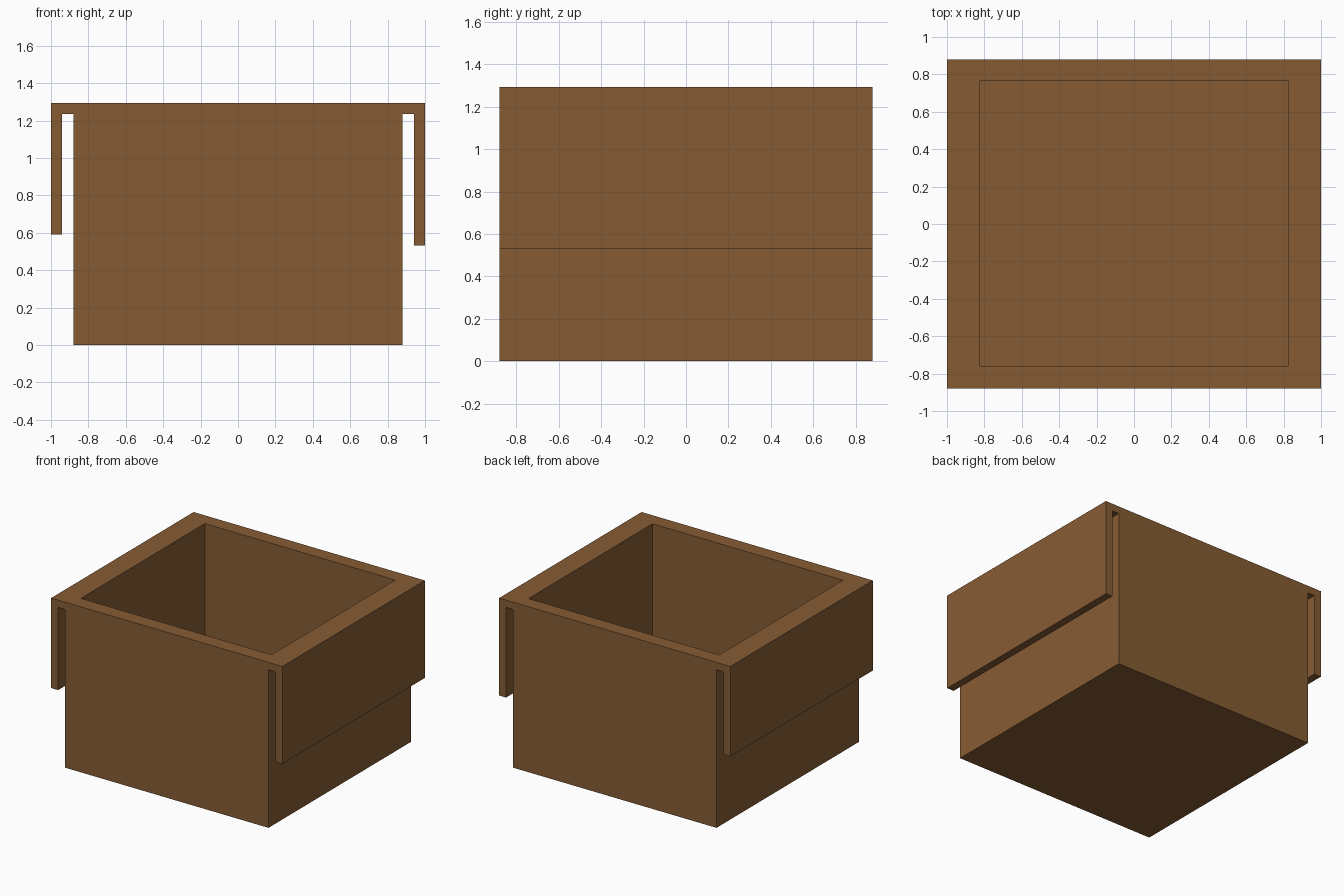
import bpy, bmesh

if "Cube" in bpy.data.objects:
    bpy.data.objects.remove(bpy.data.objects["Cube"])

wood = bpy.data.materials.new("brown")
wood.diffuse_color = (0.238, 0.107, 0.034, 1)
wood.use_nodes = True
wood.node_tree.nodes["Principled BSDF"].inputs["Base Color"].default_value = wood.diffuse_color

TOP, HALF_Y, FLOOR = 1.294, 0.88, 0.06
BODY_X, SLOT_X, SLOT_TOP = 0.88, 0.94, 1.236
FLAP_LEFT, FLAP_RIGHT = 0.59, 0.532


def finish(bm, name):
    bmesh.ops.recalc_face_normals(bm, faces=bm.faces)
    mesh = bpy.data.meshes.new(name)
    bm.to_mesh(mesh)
    bm.free()
    mesh.materials.append(wood)
    obj = bpy.data.objects.new(name, mesh)
    bpy.context.collection.objects.link(obj)
    return obj


# Body with hanging side flaps: front profile extruded along y
def half(side, flap):
    return [(side * x, z) for x, z in (
        (BODY_X, 0), (BODY_X, SLOT_TOP), (SLOT_X, SLOT_TOP),
        (SLOT_X, flap), (1, flap), (1, TOP))]


profile = half(1, FLAP_RIGHT) + half(-1, FLAP_LEFT)[::-1]
bm = bmesh.new()
face = bm.faces.new([bm.verts.new((x, -HALF_Y, z)) for x, z in profile])
ext = bmesh.ops.extrude_face_region(bm, geom=[face])
bmesh.ops.translate(bm, vec=(0, 2 * HALF_Y, 0),
                    verts=[v for v in ext["geom"] if isinstance(v, bmesh.types.BMVert)])
box = finish(bm, "open_box")

# Hollow interior
bm = bmesh.new()
bmesh.ops.create_cube(bm, size=1)
bmesh.ops.scale(bm, vec=(1.648, 1.53, 2), verts=bm.verts)
bmesh.ops.translate(bm, vec=(0, 0.002, FLOOR + 1), verts=bm.verts)
cutter = finish(bm, "interior_cutter")
cutter.hide_render = True
cutter.hide_viewport = True

mod = box.modifiers.new("hollow", "BOOLEAN")
mod.operation = "DIFFERENCE"
mod.solver = "EXACT"
mod.object = cutter
